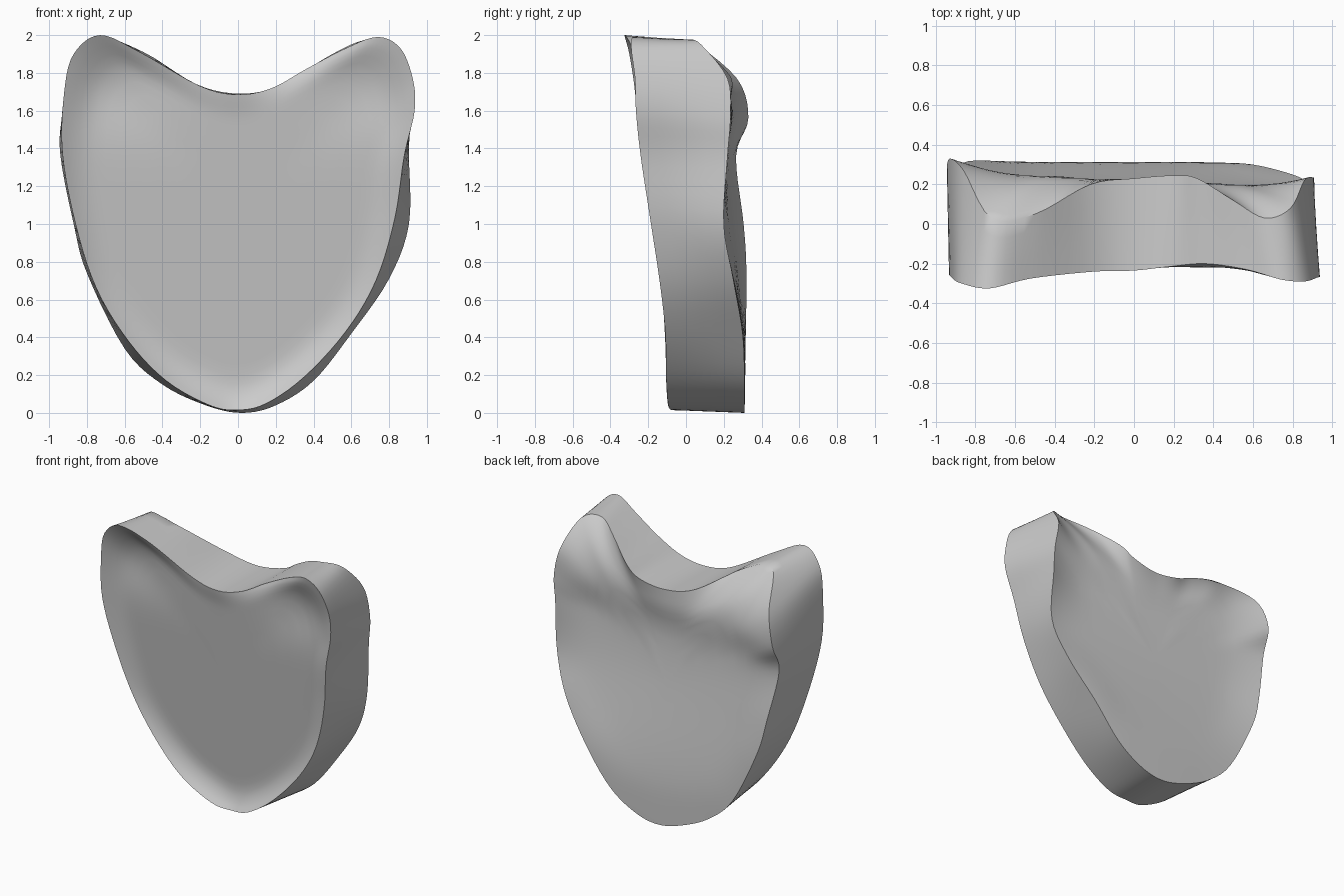
import bpy, bmesh, math
from mathutils import Vector

if "Cube" in bpy.data.objects:
    bpy.data.objects.remove(bpy.data.objects["Cube"])

# Rim control points (x, y, z), starting at the top notch and going round by the right lobe
FRONT = [(0, -.235, 1.685), (.18, -.215, 1.72), (.36, -.2, 1.82), (.57, -.23, 1.93), (.74, -.28, 1.99),
         (.86, -.29, 1.93), (.925, -.27, 1.77), (.935, -.265, 1.6), (.88, -.24, 1.36), (.83, -.19, 1.03),
         (.73, -.14, .7), (.57, -.11, .43), (.35, -.105, .19), (.15, -.095, .05), (0, -.075, .015),
         (-.15, -.095, .04), (-.38, -.105, .17), (-.58, -.11, .38), (-.75, -.13, .66), (-.86, -.18, 1.0),
         (-.93, -.24, 1.38), (-.92, -.27, 1.7), (-.87, -.3, 1.9), (-.73, -.325, 2.0), (-.52, -.275, 1.91),
         (-.2, -.24, 1.73)]
BACK = [(0, .23, 1.69), (.2, .245, 1.72), (.32, .23, 1.79), (.5, .12, 1.9), (.66, .03, 1.97),
        (.79, .08, 1.95), (.86, .22, 1.77), (.905, .235, 1.56), (.905, .22, 1.36), (.905, .2, 1.0),
        (.8, .25, .71), (.6, .3, .42), (.4, .31, .17), (.2, .31, .04), (.02, .31, 0),
        (-.17, .31, .04), (-.4, .31, .15), (-.6, .315, .34), (-.8, .32, .74), (-.87, .305, 1.0),
        (-.94, .265, 1.36), (-.93, .33, 1.56), (-.86, .27, 1.77), (-.72, .03, 1.97), (-.5, .05, 1.91),
        (-.22, .2, 1.74)]
STEPS = 5
CENTRE = Vector((0, 0, 1.0))


def smooth_loop(points):
    """Closed Catmull-Rom curve through the points."""
    p = [Vector(c) for c in points]
    n, out = len(p), []
    for i in range(n):
        a, b, c, d = p[i - 1], p[i], p[(i + 1) % n], p[(i + 2) % n]
        for k in range(STEPS):
            t = k / STEPS
            out.append(.5 * (2 * b + (c - a) * t + (2 * a - 5 * b + 4 * c - d) * t * t
                             + (3 * b - a - 3 * c + d) * t ** 3))
    return out


def ease(t):
    t = max(0, min(1, t))
    return t * t * (3 - 2 * t)


def dished_front(x, z):
    """Tilted floor with a pocket in each lobe."""
    pocket = math.exp(-((abs(x) - .65) / .25) ** 2 - ((z - 1.72) / .22) ** 2)
    return -.005 - .13 * z + .04 * pocket


def hollow_back(x, z):
    """Leans forward with height, hollow below the lobes, nearer the front on the right."""
    y = .315 - .12 * ease((z - .2) / 1.2) + .03 * ease((z - 1.35) / .25)
    return y - .045 * x * ease(z - .1)


def bridge(bm, a, b):
    n = len(a)
    for i in range(n):
        j = (i + 1) % n
        bm.faces.new((a[i], a[j], b[j], b[i]))


def cap(bm, rim_points, rim_verts, depth, band):
    """Concentric rings blending from the rim to the inner surface."""
    last = rim_verts
    for r in (.97, .94, .9, .86, .81, .75, .68, .58, .45, .3, .15):
        w = 1 - (1 - min(1, (1 - r) / band)) ** 2
        ring = []
        for p in rim_points:
            x, z = p.x * r, CENTRE.z + (p.z - CENTRE.z) * r
            ring.append(bm.verts.new((x, p.y * (1 - w) + depth(x, z) * w, z)))
        bridge(bm, last, ring)
        last = ring
    mid = bm.verts.new((0, depth(0, CENTRE.z), CENTRE.z))
    for i in range(len(last)):
        bm.faces.new((last[i], last[(i + 1) % len(last)], mid))


bm = bmesh.new()
front, back = smooth_loop(FRONT), smooth_loop(BACK)

# Side wall
rows = []
for t in (0, .25, .5, .75, 1):
    rows.append([bm.verts.new(f.lerp(b, t)) for f, b in zip(front, back)])
for a, b in zip(rows, rows[1:]):
    bridge(bm, a, b)

# Dished front and hollowed back
cap(bm, front, rows[0], dished_front, .2)
cap(bm, back, rows[-1], hollow_back, .4)
bmesh.ops.recalc_face_normals(bm, faces=bm.faces)

mesh = bpy.data.meshes.new("heart_slab")
bm.to_mesh(mesh)
bm.free()
slab = bpy.data.objects.new("heart_slab", mesh)
bpy.context.collection.objects.link(slab)
bpy.context.view_layer.objects.active = slab
slab.select_set(True)
bpy.ops.object.shade_smooth_by_angle(angle=math.radians(40))
